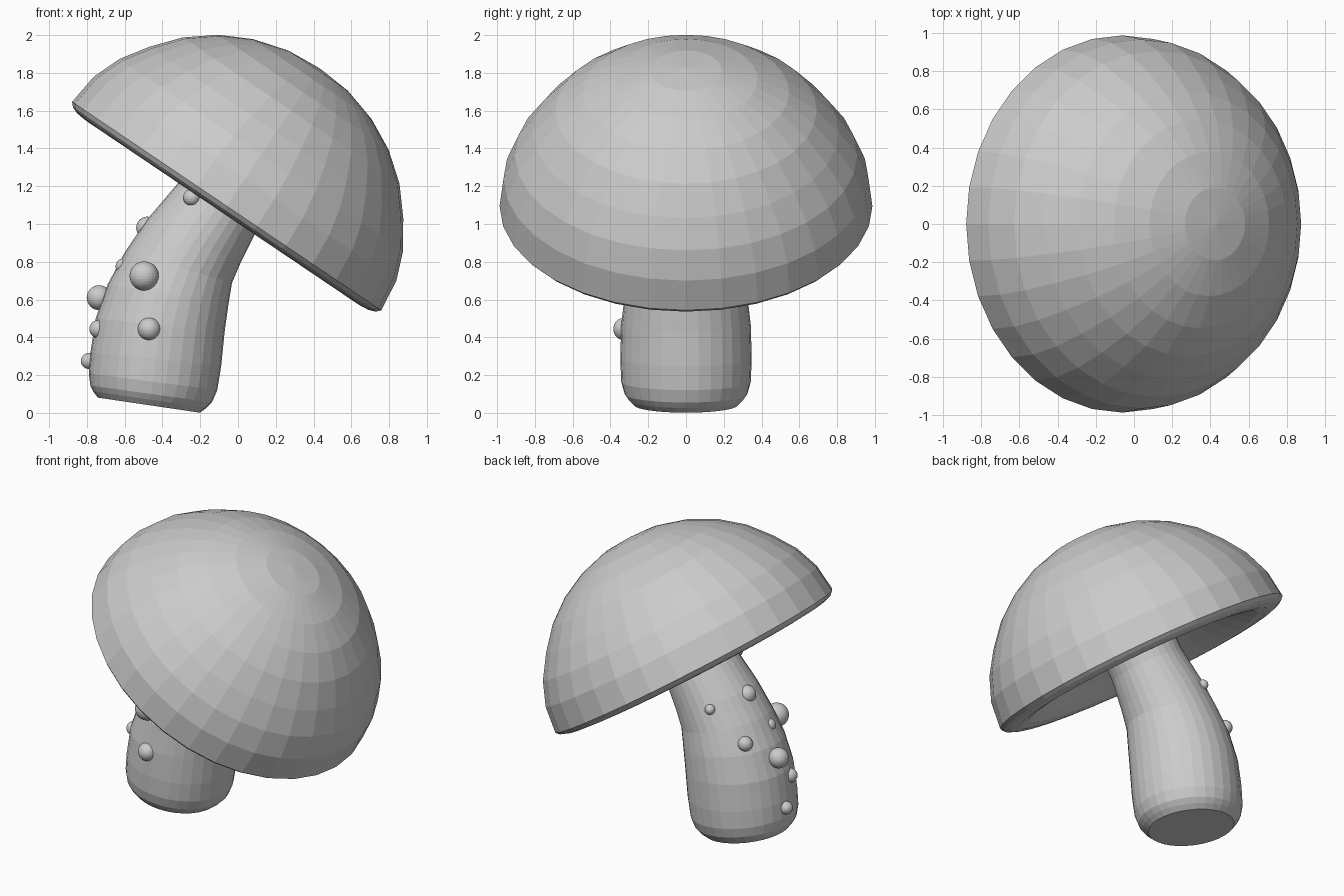
import bpy, bmesh
from math import sin, cos, pi, radians

SIDES = 32


def loft(name, rings, close_ends):
    """Skin round sections (x, z, radius, tilt in degrees) lying along a path in the xz plane."""
    bm = bmesh.new()
    loops = []
    for cx, cz, r, tilt in rings:
        t = radians(tilt)
        loops.append([bm.verts.new((cx + r * cos(a) * cos(t), r * sin(a), cz - r * cos(a) * sin(t)))
                      for a in (2 * pi * i / SIDES for i in range(SIDES))])
    for lo, hi in zip(loops, loops[1:]):
        for i in range(SIDES):
            j = (i + 1) % SIDES
            bm.faces.new((lo[i], lo[j], hi[j], hi[i]))
    if close_ends:
        bm.faces.new(loops[0][::-1])
        bm.faces.new(loops[-1])
    bmesh.ops.remove_doubles(bm, verts=bm.verts, dist=0.0005)
    bmesh.ops.recalc_face_normals(bm, faces=bm.faces)
    mesh = bpy.data.meshes.new(name)
    bm.to_mesh(mesh)
    bm.free()
    obj = bpy.data.objects.new(name, mesh)
    bpy.context.collection.objects.link(obj)
    return obj


# Cap: tilted dome, rounded lip and dished underside (radius, height above rim)
TILT = 34
dome = [(0, 0.88), (0.19, 0.865), (0.378, 0.811), (0.545, 0.726), (0.692, 0.61),
        (0.81, 0.471), (0.906, 0.328), (0.966, 0.175), (0.987, 0)]
lip = [(0.967, -0.022), (0.93, -0.036), (0.87, -0.042), (0.80, -0.032)]
dish = [(0.73, 0.01), (0.65, 0.07), (0.5, 0.15), (0.3, 0.22), (0, 0.25)]
loft("cap", [(-0.06 + v * sin(radians(TILT)), 1.095 + v * cos(radians(TILT)), r, TILT)
             for r, v in dome + lip + dish], False)

# Stem: thick base, bending over towards the cap
loft("stem", [
    (-0.472, 0.041, 0.273, 8.4), (-0.467, 0.07, 0.303, 8.4), (-0.46, 0.10, 0.325, 8),
    (-0.45, 0.165, 0.343, 7.5), (-0.435, 0.285, 0.348, 6), (-0.412, 0.465, 0.343, 6),
    (-0.37, 0.63, 0.324, 9), (-0.315, 0.77, 0.295, 16), (-0.237, 0.905, 0.274, 24),
    (-0.108, 1.09, 0.243, 34), (0.06, 1.34, 0.24, 34), (0.10, 1.40, 0.24, 34),
], True)

# Warts: small balls half sunk in the stem (x, y, z, radius)
warts = [
    (-0.497, -0.29, 0.725, 0.077), (-0.47, -0.325, 0.444, 0.06),
    (-0.735, 0.03, 0.61, 0.066), (-0.74, -0.09, 0.444, 0.047),
    (-0.79, 0.025, 0.275, 0.042), (-0.48, 0.015, 0.98, 0.059),
    (-0.605, -0.05, 0.775, 0.043), (-0.245, -0.20, 1.14, 0.045),
    (-0.36, 0.25, 0.93, 0.033), (-0.59, 0.19, 0.73, 0.048),
]
for n, (x, y, z, r) in enumerate(warts, 1):
    bpy.ops.mesh.primitive_uv_sphere_add(segments=32, ring_count=16, radius=r, location=(x, y, z))
    bpy.context.object.name = f"wart_{n}"
